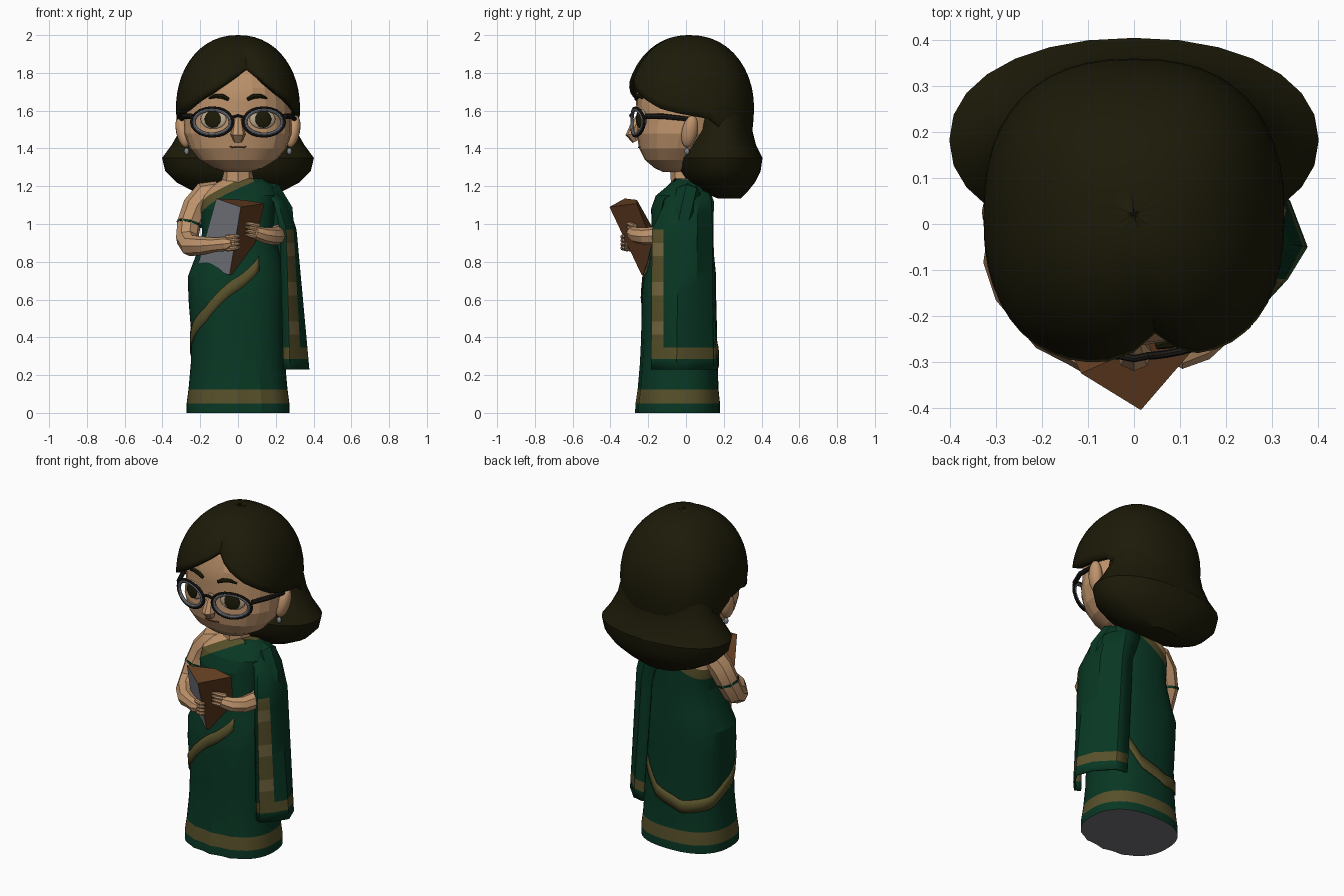
import bpy, bmesh
from math import sin, cos, acos, radians, exp, pi
from mathutils import Vector

if "Cube" in bpy.data.objects:
    bpy.data.objects.remove(bpy.data.objects["Cube"])


def material(name, r, g, b):
    m = bpy.data.materials.new(name)
    m.use_nodes = True
    m.diffuse_color = (r, g, b, 1)
    node = next(n for n in m.node_tree.nodes if n.type == 'BSDF_PRINCIPLED')
    node.inputs["Base Color"].default_value = (r, g, b, 1)
    node.inputs["Roughness"].default_value = 0.9
    return m


HAIR = material("dark hair", .012, .0105, .0025)
GREEN = material("green cloth", .0025, .038, .017)
SKIN = material("skin", .52, .295, .15)
GOLD = material("dull gold", .095, .08, .023)
LIGHT = material("light gold", .17, .13, .048)
BROWN = material("book brown", .125, .047, .015)
GREY = material("cover grey", .225, .24, .275)
EYE = material("eye white", .5, .4, .27)
BLACK = material("frame black", .012, .011, .009)
UNDER = material("underside grey", .17, .175, .195)


def select(o):
    bpy.ops.object.select_all(action='DESELECT')
    o.select_set(True)
    bpy.context.view_layer.objects.active = o


def smooth(o, angle=32):
    select(o)
    bpy.ops.object.shade_smooth_by_angle(angle=radians(angle))


def grid(name, rows, mats, rule=None, closed=True, caps=True, cuts=(), thick=0, angle=32):
    """Skin rows of points; rule(centre, normal) picks the colour of a face."""
    bm = bmesh.new()
    vs = [[bm.verts.new(p) for p in row] for row in rows]
    n = len(rows[0])
    for a, b in zip(vs, vs[1:]):
        for i in range(n if closed else n - 1):
            j = (i + 1) % n
            bm.faces.new((a[i], a[j], b[j], b[i]))
    if caps:
        bm.faces.new(vs[0])
        bm.faces.new(vs[-1])
    for co, no in cuts:
        bmesh.ops.bisect_plane(bm, geom=bm.verts[:] + bm.edges[:] + bm.faces[:],
                               plane_co=co, plane_no=no)
    bmesh.ops.recalc_face_normals(bm, faces=bm.faces[:])
    bm.normal_update()
    if rule:
        for f in bm.faces:
            f.material_index = rule(f.calc_center_median(), f.normal)
    me = bpy.data.meshes.new(name)
    bm.to_mesh(me)
    bm.free()
    for m in mats:
        me.materials.append(m)
    o = bpy.data.objects.new(name, me)
    bpy.context.collection.objects.link(o)
    if angle:
        smooth(o, angle)
    if thick:
        mod = o.modifiers.new("thickness", 'SOLIDIFY')
        mod.thickness, mod.offset = thick, -1


def limb(name, pts, mat, cyclic=False, angle=15):
    """Tapered tube through (x, y, z, radius) points."""
    cu = bpy.data.curves.new(name, 'CURVE')
    cu.dimensions, cu.bevel_depth, cu.bevel_resolution = '3D', 1, 2
    cu.use_fill_caps = True
    sp = cu.splines.new('POLY')
    sp.points.add(len(pts) - 1)
    sp.use_cyclic_u = cyclic
    for p, (x, y, z, r) in zip(sp.points, pts):
        p.co, p.radius = (x, y, z, 1), r
    cu.materials.append(mat)
    o = bpy.data.objects.new(name, cu)
    bpy.context.collection.objects.link(o)
    select(o)
    bpy.ops.object.convert(target='MESH')
    smooth(bpy.context.view_layer.objects.active, angle)


def ball(name, loc, size, mat, rot=(0, 0, 0)):
    bpy.ops.mesh.primitive_uv_sphere_add(segments=16, ring_count=10, location=loc, rotation=rot)
    o = bpy.context.object
    o.name, o.scale = name, size
    o.data.materials.append(mat)
    smooth(o)


def lerp_keys(keys, t):
    for a, b in zip(keys, keys[1:]):
        if t <= b[0]:
            k = max(0, (t - a[0]) / (b[0] - a[0]))
            return [u + (v - u) * k for u, v in zip(a, b)]
    return list(keys[-1])


def oval(row, az, p=2.4, grow=0, k=1):
    """Point at angle az (0 = front) on a rounded ring (z, cx, rx, y_front, y_back)."""
    z, cx, rx, yf, yb = row
    s, c = sin(az), cos(az)
    f = lambda v: (1 if v > 0 else -1) * abs(v) ** (2 / p)
    return Vector((cx + (rx * k + grow) * f(s), (yf + yb) / 2 - ((yb - yf) / 2 * k + grow) * f(c), z))


def ring(row, n, p):
    return [oval(row, 2 * pi * i / n, p) for i in range(n)]


# Draped dress: pleated skirt and bodice, with hem and neckline borders
BODY = [(0, 0, .272, -.262, .18), (.05, 0, .272, -.26, .18), (.125, 0, .262, -.25, .172),
        (.26, 0, .25, -.24, .168), (.4, 0, .246, -.235, .165), (.6, -.008, .254, -.235, .16),
        (.72, -.01, .256, -.225, .16), (.82, 0, .228, -.2, .15), (.95, 0, .19, -.18, .14),
        (1.08, 0, .2, -.185, .14), (1.15, .01, .2, -.16, .135), (1.2, .02, .17, -.1, .12),
        (1.24, .03, .1, -.06, .09)]


def body_pt(az, z, grow=0):
    a = abs((az + pi) % (2 * pi) - pi)
    pleat = .035 * max(0, 1 - z / .6) * max(0, 1 - a / .9)
    return oval(lerp_keys(BODY, z), az, grow=grow, k=1 + pleat * cos(az * 16))


NECK_CO, NECK_NO = Vector((-.17, 0, 1.05)), Vector((-.5, .25, .83))
NECK_W = .05


def dress_rule(c, n):
    d = (c - NECK_CO).dot(NECK_NO)
    if n.z < -.9 and c.z < .01:
        return 3
    if d > NECK_W:
        return 2
    return 1 if d > 0 or .05 < c.z < .125 else 0


grid("dress", [[body_pt(2 * pi * i / 48, r[0]) for i in range(48)] for r in BODY],
     [GREEN, GOLD, SKIN, UNDER], dress_rule, angle=18,
     cuts=[(NECK_CO, NECK_NO), (NECK_CO + NECK_NO * NECK_W, NECK_NO)])

# Border winding around the skirt
WIND = [(-250, .72), (-235, .6), (-218, .46), (-195, .33), (-165, .27), (-120, .3), (-85, .385),
        (-37, .52), (-18, .6), (0, .68), (24, .79)]
path = [lerp_keys(WIND, -250 + 274 * i / 60) for i in range(61)]
grid("wrap_border", [[body_pt(radians(a), z + h, .007) for a, z in path]
                     for h in (-.037, 0, .037)], [GOLD], closed=False, caps=False, thick=.006)

# Loose cloth end hanging from the left shoulder and wrapping to the back
DRAPE = [(.23, [(.24, -.17), (.275, -.185), (.335, -.12), (.378, -.05), (.34, .05), (.25, .145), (.18, .16)]),
         (.97, [(.22, -.16), (.255, -.18), (.295, -.12), (.31, -.04), (.29, .06), (.2, .14), (.13, .145)]),
         (1.12, [(.19, -.12), (.21, -.11), (.24, -.08), (.262, -.02), (.25, .06), (.17, .135), (.08, .148)]),
         (1.24, [(.08, -.06), (.1, -.05), (.12, -.03), (.13, 0), (.12, .04), (.08, .1), (.04, .1)])]
flat = [(z, *[v for p in pts for v in p]) for z, pts in DRAPE]
STEP = .0694
heights = [.23, .285] + [.345 + STEP * i for i in range(10)] + [1.05, 1.12, 1.18, 1.24]
rows = []
for z in heights:
    k = lerp_keys(flat, z)
    rows.append([(k[i], k[i + 1], z) for i in range(1, len(k), 2)])


def drape_rule(c, n):
    if .285 < c.z < .345:
        return 1
    if c.y < -.13 and abs(n.x) > .6 and .34 < c.z < .98:
        return 2 if int((c.z - .345) / STEP) % 3 == 1 else 1
    return 0


grid("shoulder_drape", rows, [GREEN, GOLD, LIGHT], drape_rule, closed=False, caps=False, thick=.012)
limb("left_sleeve", [(.1, .02, 1.17, .06), (.17, .01, 1.15, .075), (.22, -.01, 1.06, .075),
                     (.235, -.03, .97, .065)], GREEN, angle=40)

# Neck, arms, fingers
limb("neck", [(0, .01, 1.16, .1), (0, .005, 1.23, .085), (0, -.01, 1.36, .08)], SKIN, angle=40)
limb("right_arm", [(-.1, 0, 1.18, .05), (-.17, 0, 1.155, .072), (-.225, -.01, 1.09, .07),
                   (-.26, -.03, 1, .064), (-.27, -.07, .92, .06), (-.25, -.14, .885, .057),
                   (-.18, -.235, .885, .048), (-.12, -.275, .89, .038), (-.06, -.31, .895, .038),
                   (-.03, -.325, .9, .02)], SKIN, angle=25)
limb("armband", [(-.257, -.028, 1.008, .067), (-.26, -.031, .996, .067)], GREEN)
limb("left_forearm", [(.22, -.03, .96, .05), (.215, -.13, .94, .05), (.185, -.215, .935, .046),
                      (.14, -.26, .94, .042), (.09, -.285, .955, .034)], SKIN, angle=25)
for i in range(4):
    z = .868 + .02 * i
    limb("right_finger", [(-.06, -.31, z, .014), (-.015, -.335, z + .005, .013),
                          (.01, -.33, z + .008, .006)], SKIN)
    limb("left_finger", [(.11, -.27, z + .06, .014), (.07, -.295, z + .07, .013),
                         (.04, -.31, z + .075, .006)], SKIN)

# Book, leaning forward with one corner to the front
P, A, B, C = map(Vector, ((.015, -.405, 1.09), (-.13, .08, .045), (.125, .145, .018), (-.06, .17, -.36)))
grid("book", [[P, P + A, P + A * .55 + B * .7, P + B],
              [q + P + C for q in (Vector(), A * 1.28, A + B * .6, B * .8)]],
     [BROWN, GREY], lambda c, n: int(n.x < -.3 and n.y < -.3), angle=0)

# Head
HEAD = [(1.275, 0, .06, -.12, .02), (1.295, 0, .13, -.165, .06), (1.34, 0, .205, -.218, .1),
        (1.4, 0, .255, -.248, .15), (1.48, 0, .284, -.262, .2), (1.56, 0, .284, -.255, .22),
        (1.64, 0, .28, -.265, .25), (1.72, 0, .265, -.26, .25), (1.8, 0, .23, -.235, .24),
        (1.88, 0, .14, -.14, .16)]
grid("head", [ring(r, 24, 2.2) for r in HEAD], [SKIN], angle=14)


def face_y(x, z):
    _, _, rx, yf, yb = lerp_keys(HEAD, z)
    return (yf + yb) / 2 - (yb - yf) / 2 * (1 - (abs(x) / rx) ** 2.2) ** (1 / 2.2)


limb("nose", [(0, -.245, 1.57, .018), (0, -.268, 1.52, .028), (0, -.28, 1.475, .04),
              (0, -.262, 1.44, .024)], SKIN, angle=40)
limb("mouth", [(x, face_y(x, 1.405) - .001, 1.405 + x * x * 2, .004) for x in (-.045, -.02, 0, .02, .045)],
     BROWN)
limb("glasses_bridge", [(-.03, -.287, 1.565, .008), (0, -.293, 1.575, .008), (.03, -.287, 1.565, .008)],
     BLACK)


def lens_ring(side, scale, r):
    pts = []
    for i in range(20):
        a = 2 * pi * i / 20
        x = .137 + .11 * scale * cos(a)
        pts.append((side * x, -.288 + 1.1 * x * x, 1.54 + .075 * scale * sin(a), r))
    return pts


# Paired face parts and glasses
for side, tag in ((-1, "right_"), (1, "left_")):
    x, z, turn = side * .13, 1.555, side * .32
    y = face_y(x, z)
    ball(tag + "eye", (x, y, z), (.072, .016, .052), EYE, (0, 0, turn))
    ball(tag + "iris", (x + sin(turn) * .014, y - cos(turn) * .014, z), (.045, .01, .046), HAIR, (0, 0, turn))
    limb(tag + "eyebrow", [(side * u, face_y(u, v) - .003, v, r) for u, v, r in
                           ((.05, 1.66, .009), (.08, 1.675, .013), (.12, 1.678, .011), (.155, 1.665, .005))],
         HAIR)
    limb(tag + "rim", lens_ring(side, 1, .008), BLACK, cyclic=True)
    limb(tag + "rim_lining", lens_ring(side, .87, .009), GREY, cyclic=True)
    limb(tag + "temple", [(side * .245, -.215, 1.57, .014), (side * .285, -.12, 1.57, .014),
                          (side * .3, .02, 1.555, .012)], BLACK)
    ball(tag + "ear", (side * .292, .02, 1.49), (.036, .042, .088), SKIN, (-.2, side * .2, 0))
    ball(tag + "earring", (side * .272, .005, 1.385), (.013, .013, .018), GREY)

# Hair: parted cap with a swept hairline, and a flared lower mass
HAIRLINE = [(0, 1.825), (12, 1.765), (30, 1.695), (60, 1.61), (85, 1.57), (100, 1.55),
            (115, 1.45), (180, 1.45)]


def cap_pt(az, t):
    off = abs((az - 7.5 + 180) % 360 - 180)
    limit = acos((lerp_keys(HAIRLINE, off)[1] - 1.62) / .38)
    phi = limit * t
    f = sin(phi) ** .92
    if phi > pi / 2:
        f = (1 + f) / 2
    f *= 1 - .11 * t * exp(-(off / 7) ** 2)
    return oval((1.62 + .38 * cos(phi), 0, .328 * f, .02 - .342 * f, .02 + .34 * f), radians(az), p=2.4)


grid("hair_cap", [[cap_pt(7.5 * i, max(j, .01) / 14) for i in range(48)] for j in range(15)],
     [HAIR], caps=False, thick=.035)
FLARE = [(1.64, 0, .27, .02, .34), (1.5, 0, .305, .02, .35), (1.42, 0, .35, -.01, .37),
         (1.35, 0, .402, -.04, .405), (1.28, 0, .385, -.03, .395), (1.22, 0, .325, .01, .365),
         (1.17, 0, .23, .08, .325), (1.135, 0, .12, .17, .29)]
grid("lower_hair", [ring(r, 28, 2.15) for r in FLARE], [HAIR])
